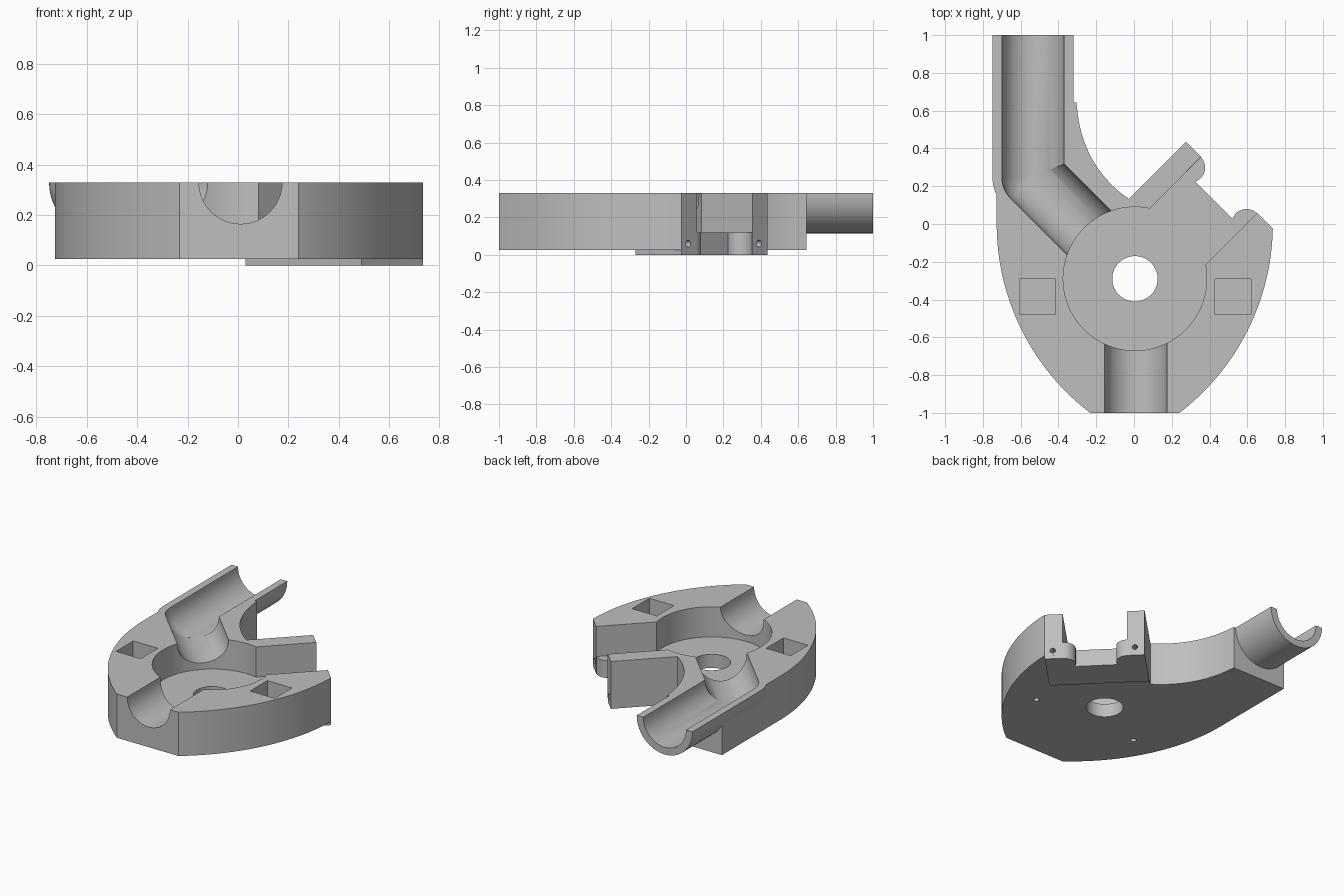
import bpy, bmesh, math
from mathutils import Vector, Matrix

cube = bpy.data.objects.get("Cube")
if cube:
    bpy.data.objects.remove(cube, do_unlink=True)

grey = bpy.data.materials.new("plain grey")
grey.use_nodes = True
grey.diffuse_color = (0.52, 0.52, 0.52, 1)
grey.node_tree.nodes["Principled BSDF"].inputs["Base Color"].default_value = grey.diffuse_color

TOP, BASE, FLOOR = 0.33, 0.025, 0.12
HUB = Vector((0.005, -0.29, 0))
ELBOW = Vector((-0.535, 0.25, TOP))
R = 0.165                      # channel radius
S = math.sqrt(0.5)


def finish(bm, name):
    bmesh.ops.recalc_face_normals(bm, faces=bm.faces)
    mesh = bpy.data.meshes.new(name)
    bm.to_mesh(mesh)
    bm.free()
    mesh.materials.append(grey)
    ob = bpy.data.objects.new(name, mesh)
    bpy.context.collection.objects.link(ob)
    return ob


def prism(name, outline, z0, z1):
    bm = bmesh.new()
    face = bm.faces.new([bm.verts.new((x, y, z0)) for x, y in outline])
    ext = bmesh.ops.extrude_face_region(bm, geom=[face])
    moved = [g for g in ext["geom"] if isinstance(g, bmesh.types.BMVert)]
    bmesh.ops.translate(bm, verts=moved, vec=(0, 0, z1 - z0))
    return finish(bm, name)


def box(name, x0, x1, y0, y1, z0, z1):
    return prism(name, [(x0, y0), (x1, y0), (x1, y1), (x0, y1)], z0, z1)


def diag(u, v):
    """Point in the frame of the slot, u outward and v across."""
    return ((u + v) * S, (u - v) * S)


def diag_box(name, u0, u1, v0, v1, z0, z1):
    return prism(name, [diag(u0, v0), diag(u1, v0), diag(u1, v1), diag(u0, v1)], z0, z1)


def rod(name, start, end, radius, sides=64):
    start, end = Vector(start), Vector(end)
    d = end - start
    m = Matrix.Translation((start + end) / 2) @ d.to_track_quat("Z", "Y").to_matrix().to_4x4()
    bm = bmesh.new()
    bmesh.ops.create_cone(bm, cap_ends=True, segments=sides, radius1=radius,
                          radius2=radius, depth=d.length, matrix=m)
    return finish(bm, name)


def capsule(name, start, end, radius):
    """Round-ended bar, a sphere stretched along its axis."""
    start, end = Vector(start), Vector(end)
    d = end - start
    bm = bmesh.new()
    bmesh.ops.create_uvsphere(bm, u_segments=64, v_segments=32, radius=radius)
    lower = [e for e in bm.edges if all(abs(v.co.z) < 1e-4 for v in e.verts)]
    bmesh.ops.split_edges(bm, edges=lower)
    for f in bm.faces:
        if f.calc_center_median().z > 0:
            for v in f.verts:
                v.tag = True
    for v in bm.verts:
        if v.tag:
            v.co.z += d.length
    rims = [e for e in bm.edges if e.is_boundary]
    bmesh.ops.bridge_loops(bm, edges=rims)
    bm.transform(Matrix.Translation(start) @ d.to_track_quat("Z", "Y").to_matrix().to_4x4())
    return finish(bm, name)


def arc(cx, cy, radius, a0, a1, n=32):
    steps = [math.radians(a0 + (a1 - a0) * i / n) for i in range(n + 1)]
    return [(cx + radius * math.cos(a), cy + radius * math.sin(a)) for a in steps]


def curve(p, c1, c2, q, n=24):
    pts = [Vector(k) for k in (p, c1, c2, q)]
    w = lambda t: ((1 - t) ** 3, 3 * t * (1 - t) ** 2, 3 * t * t * (1 - t), t ** 3)
    return [tuple(sum((k * f for k, f in zip(pts, w(i / n))), Vector((0, 0))))
            for i in range(n + 1)]


# Main body: two large side arcs, flat front, concave flank at the back
sweep = 52.6
outline = arc(-0.523, 0, 1.258, -1.1, -sweep)
outline += arc(0.531, 0, 1.258, 180 + sweep, 180)
outline += [(-0.727, 0.643), (-0.305, 0.643)]
outline += curve((-0.3, 0.6), (-0.28, 0.4), (-0.18, 0.235), diag(0.075, -0.113))
outline += [diag(0.502, -0.113)]
body = prism("holder_body", outline, BASE, 0.45)


def combine(tool, operation):
    tool.hide_render = True
    mod = body.modifiers.new(tool.name, "BOOLEAN")
    mod.operation, mod.object, mod.solver = operation, tool, "EXACT"
    bpy.context.view_layer.objects.active = body
    bpy.ops.object.modifier_apply(modifier=mod.name)
    bpy.data.objects.remove(tool, do_unlink=True)


def add(tool):
    combine(tool, "UNION")


def cut(tool):
    combine(tool, "DIFFERENCE")


# Lower pad, outer trough pipe, then trim the top and the pipe end
add(diag_box("lower_pad", 0.156, 0.502, -0.113, 0.537, 0, 0.08))
add(capsule("trough_pipe", ELBOW, (ELBOW.x, 1.3, TOP), 0.215))
cut(box("top_trim", -2, 2, -2, 2, TOP, 2))
cut(box("pipe_end_trim", -2, 2, 1, 2, -1, 1))

# Round chamber with its centre hole, and the slot leading out of it
cut(rod("chamber", HUB + Vector((0, 0, FLOOR)), HUB + Vector((0, 0, 1)), 0.38, 96))
cut(diag_box("slot", -0.2, 0.8, 0, 0.42, FLOOR, 1))
cut(rod("centre_hole", HUB - Vector((0, 0, 1)), HUB + Vector((0, 0, 1)), 0.12))

# Half-round channels
cut(capsule("long_channel", ELBOW, (ELBOW.x, 1.3, TOP), R))
cut(rod("slanted_channel", ELBOW, (HUB.x, HUB.y, TOP), R))
cut(rod("front_channel", (0.01, -1.2, TOP), (0.01, HUB.y, TOP), R))

# Notch between the arms, with a rounded lug and a pin hole at each arm
cut(diag_box("notch", 0.389, 0.8, 0, 0.42, -1, 1))
for lug_v, pin_v in ((0, -0.05), (0.42, 0.485)):
    x, y = diag(0.422, lug_v)
    add(rod("lug", (x, y, 0), (x, y, FLOOR), 0.078))
    cut(rod("pin_hole", (*diag(0.3, pin_v), 0.06), (*diag(0.6, pin_v), 0.06), 0.018, 24))

# Square pockets above and small blind holes below
for side in (-1, 1):
    x = 0.007 + side * 0.517
    cut(box("square_pocket", x - 0.095, x + 0.095, -0.48, -0.29, 0.2, 1))
    cut(rod("blind_hole", (side * 0.41, -0.495, -0.5), (side * 0.41, -0.495, 0.13), 0.018, 24))

# Smooth the curved walls and keep the edges crisp
bpy.ops.object.select_all(action="DESELECT")
body.select_set(True)
bpy.context.view_layer.objects.active = body
bpy.ops.object.shade_smooth_by_angle(angle=math.radians(25))
